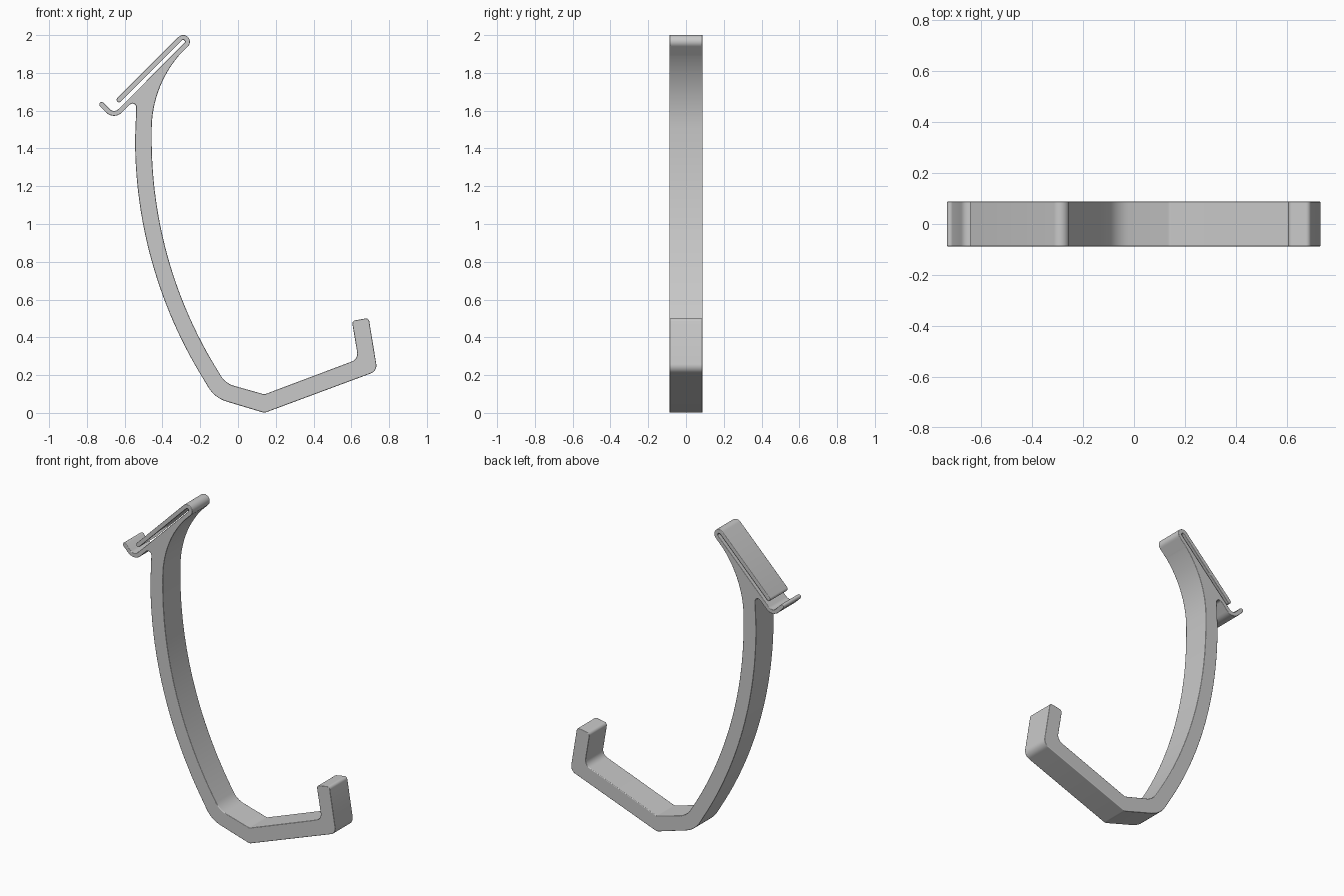
import bpy, bmesh
from math import cos, sin, radians, tan, pi
from mathutils import Vector

cube = bpy.data.objects.get("Cube")
if cube:
    bpy.data.objects.remove(cube, do_unlink=True)

HALF_WIDTH = 0.088
COLOUR = (0.58, 0.58, 0.58, 1)

grey = bpy.data.materials.new("plain grey")
grey.use_nodes = True
grey.diffuse_color = COLOUR
grey.node_tree.nodes["Principled BSDF"].inputs["Base Color"].default_value = COLOUR


def arc(cx, cz, r, start, end, n):
    """Points on a circle, angles in degrees."""
    angles = [radians(start + (end - start) * i / n) for i in range(n + 1)]
    return [(cx + r * cos(a), cz + r * sin(a)) for a in angles]


def fillet(before, corner, after, r, n=8):
    """Round one corner with a tangent arc."""
    c = Vector(corner)
    u = (Vector(before) - c).normalized()
    v = (Vector(after) - c).normalized()
    half = u.angle(v) / 2
    centre = c + (u + v).normalized() * (r / sin(half))
    a = (c + u * (r / tan(half)) - centre).normalized()
    b = (c + v * (r / tan(half)) - centre).normalized()
    sweep = pi - 2 * half
    points = []
    for i in range(n + 1):
        t = i / n
        spoke = (a * sin((1 - t) * sweep) + b * sin(t * sweep)) / sin(sweep)
        points.append(tuple(centre + spoke * r))
    return points


def rounded(points):
    """Outline from (x, z) points and (x, z, radius) corners."""
    out = []
    for i, p in enumerate(points):
        if len(p) == 2:
            out.append(p)
        else:
            after = points[(i + 1) % len(points)]
            out += fillet(points[i - 1][:2], p[:2], after[:2], p[2])
    return out


def thicken(path, t):
    """Outline of a strip of thickness t with round ends."""
    pts = [Vector(p) for p in path]
    left, right = [], []
    for i, p in enumerate(pts):
        d = (pts[min(i + 1, len(pts) - 1)] - pts[max(i - 1, 0)]).normalized()
        n = Vector((-d.y, d.x)) * t / 2
        left.append(p + n)
        right.append(p - n)

    def cap(p, side):
        s = side - p
        q = Vector((s.y, -s.x))
        return [p + s * cos(pi * k / 6) + q * sin(pi * k / 6) for k in range(1, 6)]

    return left + cap(pts[-1], left[-1]) + right[::-1] + cap(pts[0], right[0])


def extrude(name, outline, bevel):
    """Solid across the width, with softened rims."""
    bm = bmesh.new()
    face = bm.faces.new([bm.verts.new((p[0], -HALF_WIDTH, p[1])) for p in outline])
    result = bmesh.ops.extrude_face_region(bm, geom=[face], use_keep_orig=True)
    verts = [g for g in result["geom"] if isinstance(g, bmesh.types.BMVert)]
    bmesh.ops.translate(bm, verts=verts, vec=(0, 2 * HALF_WIDTH, 0))
    bmesh.ops.recalc_face_normals(bm, faces=bm.faces)
    mesh = bpy.data.meshes.new(name)
    bm.to_mesh(mesh)
    bm.free()
    mesh.materials.append(grey)
    obj = bpy.data.objects.new(name, mesh)
    bpy.context.collection.objects.link(obj)
    bpy.ops.object.select_all(action="DESELECT")
    obj.select_set(True)
    bpy.context.view_layer.objects.active = obj
    bpy.ops.object.shade_smooth_by_angle(angle=radians(35))
    mod = obj.modifiers.new("soft rims", "BEVEL")
    mod.width = bevel
    mod.segments = 2
    mod.limit_method = "ANGLE"
    mod.angle_limit = radians(60)
    mod.harden_normals = True


# Hook: curved arm, angled foot, upturned tip and flared top
hook = rounded(
    arc(1.868, 1.45, 2.413, 211.5, 180, 28)
    + [(-0.537, 1.66, 0.02), (-0.575, 1.63), (-0.582, 1.641), (-0.285, 1.938)]
    + arc(0.148, 1.5, 0.605, 133.5, 180, 14)
    + arc(1.868, 1.45, 2.325, 180, 211, 28)
    + [(-0.066, 0.156, 0.12), (0.14, 0.098, 0.02), (0.637, 0.285, 0.045),
       (0.603, 0.487, 0.018), (0.692, 0.503, 0.018), (0.738, 0.222, 0.045),
       (0.14, 0.0, 0.03), (-0.123, 0.079, 0.17)]
)
extrude("hook_arm", hook, 0.008)

# Spring clip: upper leaf, tight turn, lower leaf and curled lip
turn = arc(-0.29, 1.965, 0.0225, 135, -45, 14)
clip = rounded([(-0.63, 1.657)] + turn + [(-0.656, 1.567, 0.045), (-0.722, 1.633)])
extrude("spring_clip", thicken(clip, 0.026), 0.004)
